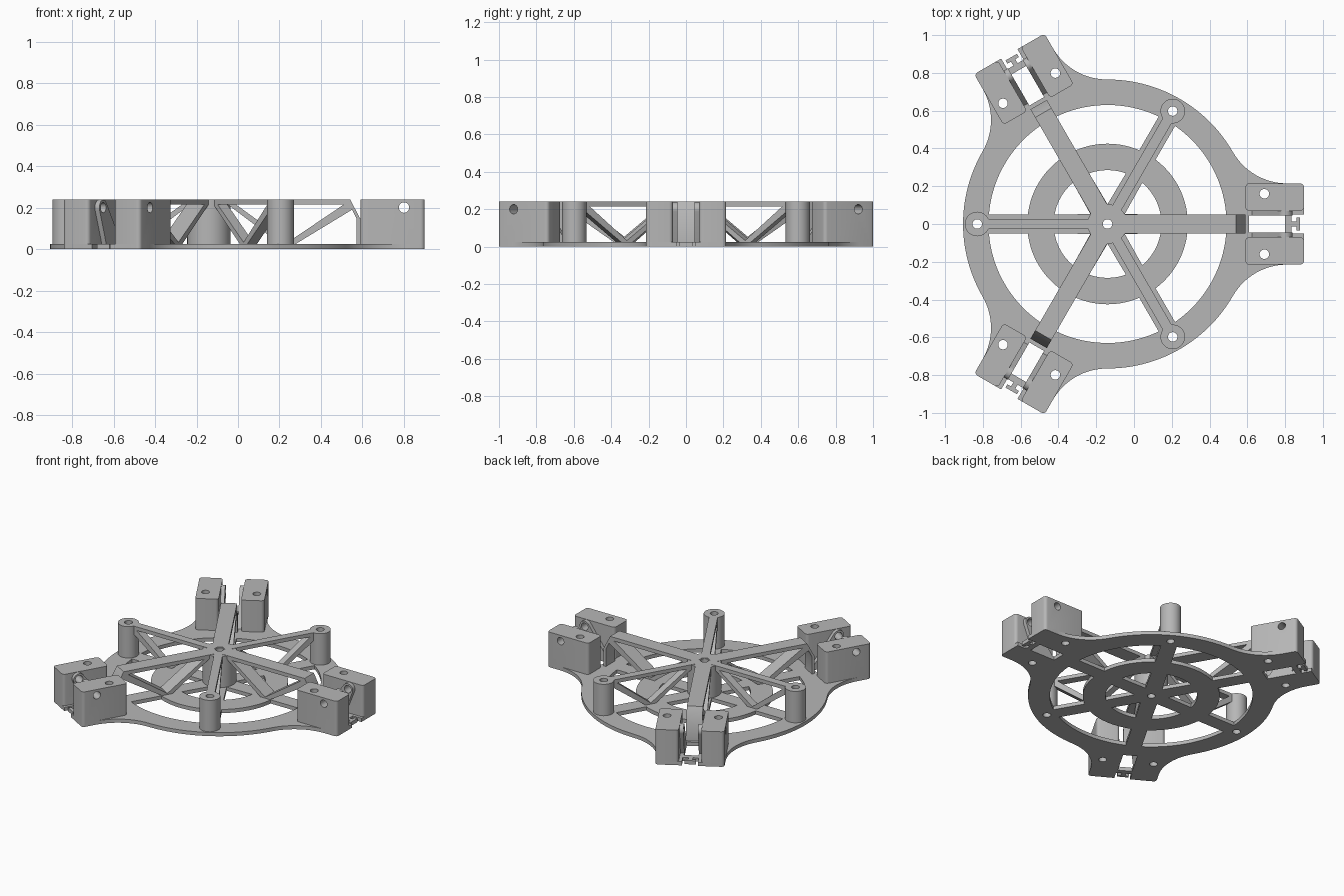
import bpy
import math
from mathutils import Matrix

cube = bpy.data.objects.get("Cube")
if cube:
    bpy.data.objects.remove(cube, do_unlink=True)

# Single grey plastic
grey = bpy.data.materials.new("grey_plastic")
grey.use_nodes = True
colour = (0.47, 0.47, 0.47, 1)
grey.diffuse_color = colour
grey.node_tree.nodes["Principled BSDF"].inputs["Base Color"].default_value = colour

CENTRE = Matrix.Translation((-0.14, 0, 0))
HEIGHT = 0.24
FLOOR = 0.025
HALF = 0.05      # half width of a spoke
HOLE = 0.025     # screw hole radius
POST_R = 0.69    # distance of the posts from the hub
ARMS = (0, 120, 240)
POSTS = (60, 180, 300)


def arc(cx, cy, r, a0, a1, n=16):
    angles = [math.radians(a0 + (a1 - a0) * i / n) for i in range(n + 1)]
    return [(cx + r * math.cos(a), cy + r * math.sin(a)) for a in angles]


def circle(cx, cy, r, n=40):
    return arc(cx, cy, r, 0, 360, n)[:-1]


def turn(points, degrees):
    c, s = math.cos(math.radians(degrees)), math.sin(math.radians(degrees))
    return [(x * c - y * s, x * s + y * c) for x, y in points]


def extrude(loops, low, high, upright=False):
    """Mesh from an outline and its holes; upright profiles run along y."""
    curve = bpy.data.curves.new("profile", "CURVE")
    curve.dimensions = "2D"
    curve.fill_mode = "BOTH"
    curve.extrude = (high - low) / 2
    for loop in loops:
        spline = curve.splines.new("POLY")
        spline.points.add(len(loop) - 1)
        for point, (x, y) in zip(spline.points, loop):
            point.co = (x, y, 0, 1)
        spline.use_cyclic_u = True
    temp = bpy.data.objects.new("profile", curve)
    bpy.context.collection.objects.link(temp)
    mesh = bake(temp)
    bpy.data.curves.remove(curve)
    middle = (low + high) / 2
    if upright:
        mesh.transform(Matrix.Translation((0, middle, 0)) @ Matrix.Rotation(math.pi / 2, 4, "X"))
    else:
        mesh.transform(Matrix.Translation((0, 0, middle)))
    bm = bmesh.new()
    bm.from_mesh(mesh)
    bmesh.ops.remove_doubles(bm, verts=bm.verts, dist=0.00005)
    bmesh.ops.recalc_face_normals(bm, faces=bm.faces)
    bm.to_mesh(mesh)
    bm.free()
    return mesh


def bake(obj):
    graph = bpy.context.evaluated_depsgraph_get()
    mesh = bpy.data.meshes.new_from_object(obj.evaluated_get(graph))
    bpy.data.objects.remove(obj, do_unlink=True)
    return mesh


def place(name, mesh, angles=(0,)):
    mesh.materials.clear()
    mesh.materials.append(grey)
    for i, angle in enumerate(angles):
        label = name if len(angles) == 1 else f"{name}_{i + 1}"
        obj = bpy.data.objects.new(label, mesh)
        bpy.context.collection.objects.link(obj)
        obj.matrix_world = CENTRE @ Matrix.Rotation(math.radians(angle), 4, "Z")
        bpy.ops.object.select_all(action="DESELECT")
        obj.select_set(True)
        bpy.context.view_layer.objects.active = obj
        if i == 0:
            bpy.ops.object.shade_smooth_by_angle(angle=math.radians(30))


import bmesh

# Base plate outline: round rim flowing into three clamp feet with a clip cut in each end
RIM, FILLET, TIP, FOOT = 0.765, 0.33, 1.04, 0.215
fx, fy = 0.95, FOOT + FILLET
swing = math.degrees(math.atan2(fy, fx))
half_end = [(1.02, 0), (1.02, 0.035), (1.0, 0.035), (1.0, 0.013), (0.975, 0.013),
            (0.975, 0.05), (TIP, 0.05)]
half_end += arc(TIP - 0.02, FOOT - 0.02, 0.02, 0, 90, 5)
half_end += arc(fx, fy, FILLET, 270, 180 + swing, 16)
mirrored = [(x, -y) for x, y in reversed(half_end[1:])]
outline = []
for angle in ARMS:
    outline += turn(mirrored + half_end, angle)
    outline += turn(arc(0, 0, RIM, swing, 120 - swing, 30)[1:-1], angle)


# Windows between the six spokes
def window(inner, outer):
    gap = math.degrees(math.asin(HALF / outer))
    loop = arc(0, 0, outer, gap, 60 - gap, 20)
    if inner:
        gap = math.degrees(math.asin(HALF / inner))
        return loop + arc(0, 0, inner, 60 - gap, gap, 20)
    return loop + [turn([(0.105, 0)], 30)[0]]


holes = [circle(0, 0, HOLE)]
for angle in ARMS + POSTS:
    holes += [turn(window(0.425, 0.63), angle), turn(window(0, 0.285), angle)]
for angle in POSTS:
    holes.append(turn(circle(POST_R, 0, HOLE), angle))
slot = [(0.75, -0.045), (0.94, -0.045), (0.94, 0.045), (0.75, 0.045)]
for angle in ARMS:
    holes.append(turn(slot, angle))
    holes += [turn(circle(0.83, side * 0.16, HOLE), angle) for side in (-1, 1)]
place("base_plate", extrude([outline] + holes, 0, FLOOR))

# Hub and posts
place("hub", extrude([circle(0, 0, 0.105), circle(0, 0, HOLE)], 0.02, HEIGHT - 0.002))
place("post", extrude([circle(POST_R, 0, 0.065), circle(POST_R, 0, HOLE)], 0.02, HEIGHT), POSTS)

# Trussed spokes: top bar with a V brace standing on the base
LOW, BAR = 0.02, 0.215
brace = [(0.41, LOW), (0.35, LOW), (0.09, BAR), (0.03, BAR), (0.03, HEIGHT)]
opening = [(0.13, BAR), (0.38, 0.033), (0.65, BAR)]
arm_end = [(0.68, HEIGHT), (0.73, 0.145), (0.73, LOW), (0.712, LOW), (0.712, 0.145), (0.69, 0.19)]
place("clamp_arm", extrude([arm_end + brace, opening], -HALF, HALF, True), ARMS)

post_end = [(0.64, HEIGHT), (0.64, 0.19)]
post_opening = [(0.13, BAR), (0.38, 0.033), (0.61, BAR)]
place("post_arm", extrude([post_end + brace, post_opening], -0.027, 0.027, True), POSTS)

# Clamp blocks: rounded, with a vertical screw hole and a pivot hole across
R = 0.02
X0, X1, Y0, Y1 = 0.73, TIP, 0.07, FOOT
corners = ((X1 - R, Y1 - R, 0), (X0 + R, Y1 - R, 90), (X0 + R, Y0 + R, 180), (X1 - R, Y0 + R, 270))
pivot = circle(0.94, 0.2, HOLE)
for side, word in ((1, "left"), (-1, "right")):
    block = []
    for x, y, start in corners:
        block += arc(x, side * y, R, side * start, side * (start + 90), 5)
    body = extrude([block, circle(0.83, side * 0.16, HOLE)], 0.001, HEIGHT)
    obj = bpy.data.objects.new("block", body)
    cutter = bpy.data.objects.new("pivot_cutter", extrude([pivot], -0.3, 0.3, True))
    cutter.hide_render = True
    for item in (obj, cutter):
        bpy.context.collection.objects.link(item)
    cut = obj.modifiers.new("pivot_hole", "BOOLEAN")
    cut.operation = "DIFFERENCE"
    cut.solver = "EXACT"
    cut.object = cutter
    bpy.context.view_layer.update()
    body = bake(obj)
    bpy.data.objects.remove(cutter, do_unlink=True)
    place(f"{word}_clamp_block", body, ARMS)

    # Pivot lug on the inner face of the block
    lug = [(0.76, LOW), (0.91, LOW)] + arc(0.94, 0.2, 0.038, -20, 150, 16)
    low, high = sorted((side * 0.045, side * 0.072))
    place(f"{word}_pivot_lug", extrude([lug, pivot], low, high, True), ARMS)
